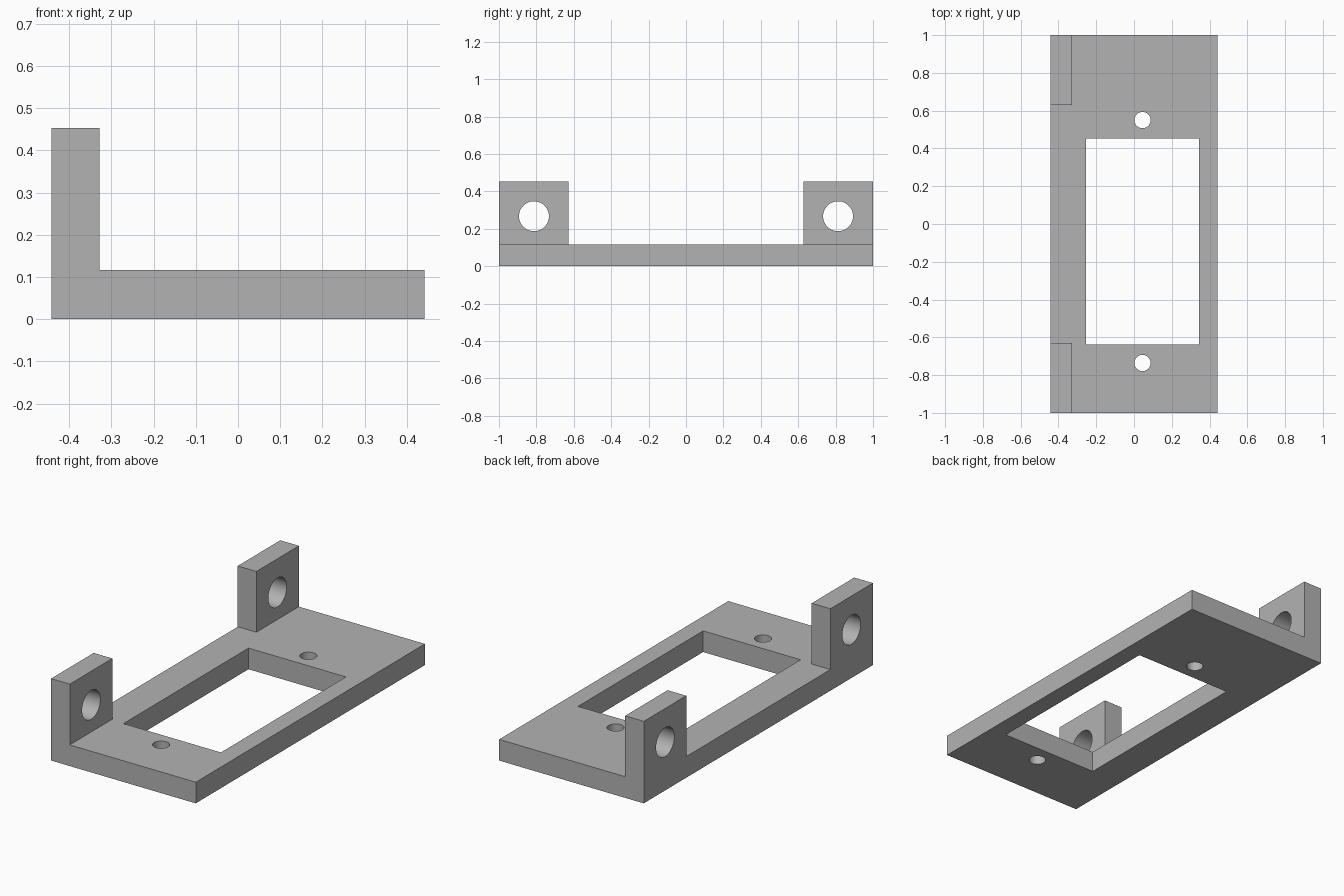
import bpy
from math import pi

default = bpy.data.objects.get("Cube")
if default:
    bpy.data.objects.remove(default, do_unlink=True)

HALF_X, HALF_Y = 0.442, 1.0
PLATE_TOP, TAB_TOP = 0.117, 0.453
TAB_INNER_X, TAB_INNER_Y = -0.328, 0.629
CENTRE_X, CENTRE_Y = 0.045, -0.093    # middle of the window and its screw holes

grey = bpy.data.materials.new("plain grey")
grey.use_nodes = True
colour = (0.45, 0.45, 0.45, 1)
grey.diffuse_color = colour
grey.node_tree.nodes["Principled BSDF"].inputs["Base Color"].default_value = colour


def box(name, low, high):
    """Box between two corners, with its scale applied."""
    centre = [(a + b) / 2 for a, b in zip(low, high)]
    bpy.ops.mesh.primitive_cube_add(size=1, location=centre)
    obj = bpy.context.object
    obj.name = name
    obj.scale = [b - a for a, b in zip(low, high)]
    bpy.ops.object.transform_apply(location=True, rotation=True, scale=True)
    obj.data.materials.append(grey)
    return obj


def drill(name, centre, radius, depth, turn=0):
    """Round cutter, upright unless turned about y."""
    bpy.ops.mesh.primitive_cylinder_add(vertices=48, radius=radius, depth=depth,
                                        location=centre, rotation=(0, turn, 0))
    obj = bpy.context.object
    obj.name = name
    obj.data.materials.append(grey)
    return obj


def combine(target, tool, operation):
    """Apply a boolean and discard the tool."""
    tool.hide_render = True
    mod = target.modifiers.new(tool.name, 'BOOLEAN')
    mod.object, mod.operation, mod.solver = tool, operation, 'EXACT'
    bpy.context.view_layer.objects.active = target
    bpy.ops.object.modifier_apply(modifier=mod.name)
    bpy.data.objects.remove(tool, do_unlink=True)


# Base plate with the rectangular window
bracket = box("mounting_bracket", (-HALF_X, -HALF_Y, 0), (HALF_X, HALF_Y, PLATE_TOP))
combine(bracket, box("window_cutter", (CENTRE_X - 0.298, CENTRE_Y - 0.546, -0.1),
                     (CENTRE_X + 0.298, CENTRE_Y + 0.546, 0.3)), 'DIFFERENCE')

for side in (-1, 1):
    # Upright tab at each corner of the right edge, with a cross hole
    y_low, y_high = sorted((side * TAB_INNER_Y, side * HALF_Y))
    combine(bracket, box("tab", (-HALF_X, y_low, 0), (TAB_INNER_X, y_high, TAB_TOP)), 'UNION')
    combine(bracket, drill("tab_hole_cutter", (-0.385, side * 0.813, 0.267),
                           0.08, 0.3, pi / 2), 'DIFFERENCE')
    # Small screw hole beyond each end of the window
    combine(bracket, drill("screw_hole_cutter", (CENTRE_X, CENTRE_Y + side * 0.643, 0.06),
                           0.043, 0.4), 'DIFFERENCE')

# Smooth hole walls, crisp edges
bpy.ops.object.select_all(action='DESELECT')
bracket.select_set(True)
bpy.context.view_layer.objects.active = bracket
bpy.ops.object.shade_smooth_by_angle(angle=pi / 6)
